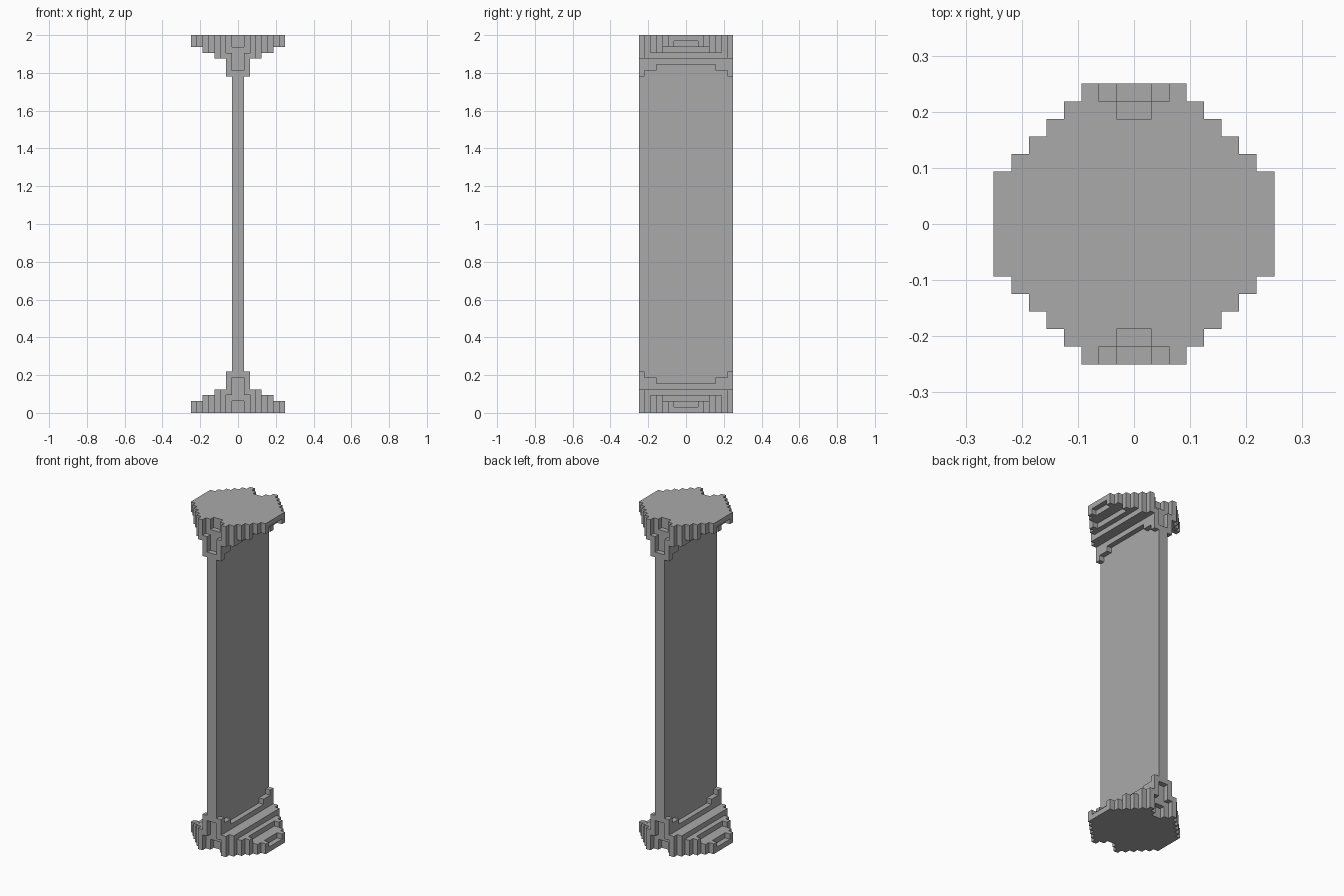
import bpy, bmesh
from mathutils import Vector

U = 1 / 32      # edge of one block
HEIGHT = 64     # total height in blocks
COLLAR = 7      # height of one cap in blocks

if "Cube" in bpy.data.objects:
    bpy.data.objects.remove(bpy.data.objects["Cube"])

stone = bpy.data.materials.new("grey_stone")
stone.use_nodes = True
grey = (0.4, 0.4, 0.4, 1)
stone.diffuse_color = grey
stone.node_tree.nodes["Principled BSDF"].inputs["Base Color"].default_value = grey


def cap_height(i, j):
    """Height of the stepped cap above the block column i, j (from the centre)."""
    if i == 0:
        return COLLAR
    if i == 1:                                   # collar, arched along the slab
        return 7 if j == 7 else 6 if j >= 5 else 5
    h = 5 - i // 2                               # broad stair steps
    if (i == 7 and j < 2) or (i == 5 and j < 4):  # notches in the step edges
        h -= 1
    return h


def solid(x, y, z):
    i = x if x >= 0 else -x - 1
    j = y if y >= 0 else -y - 1
    if i > 7 or j > 7 or i + j > 9 or z < 0 or z >= cap_height(i, j):
        return False
    # T-shaped recess at the narrow ends, with a deeper pocket
    if j == 7 and ((i < 2 and z < 3) or (i < 1 and z < 6)):
        return False
    return not (j == 6 and i < 1 and z < 2)


def finish(name, bm):
    bmesh.ops.recalc_face_normals(bm, faces=bm.faces)
    mesh = bpy.data.meshes.new(name)
    bm.to_mesh(mesh)
    bm.free()
    mesh.materials.append(stone)
    obj = bpy.data.objects.new(name, mesh)
    bpy.context.collection.objects.link(obj)


def make_cap(name, upside_down):
    bm = bmesh.new()
    axes = [Vector(a) for a in ((1, 0, 0), (0, 1, 0), (0, 0, 1))]
    cells = [(x, y, z) for x in range(-8, 8) for y in range(-8, 8)
             for z in range(COLLAR) if solid(x, y, z)]
    # keep only the exposed side of each block
    for cell in cells:
        centre = Vector(cell) + Vector((0.5, 0.5, 0.5))
        for k in range(3):
            for sign in (-1, 1):
                n = axes[k] * sign
                if solid(*(int(c + d) for c, d in zip(cell, n))):
                    continue
                a, b = axes[(k + 1) % 3] / 2, axes[(k + 2) % 3] / 2
                mid = centre + n / 2
                quad = [mid - a - b, mid + a - b, mid + a + b, mid - a + b]
                if sign < 0:
                    quad.reverse()
                if upside_down:
                    quad = [Vector((p.x, p.y, HEIGHT - p.z)) for p in reversed(quad)]
                bm.faces.new([bm.verts.new(p * U) for p in quad])
    bmesh.ops.remove_doubles(bm, verts=bm.verts, dist=U / 10)
    finish(name, bm)


# stepped caps
make_cap("bottom_cap", False)
make_cap("top_cap", True)

# thin upright slab between the caps
bm = bmesh.new()
bmesh.ops.create_cube(bm, size=1)
for v in bm.verts:
    v.co.x *= 2 * U
    v.co.y *= 16 * U
    v.co.z = v.co.z * (HEIGHT - 2 * COLLAR) * U + HEIGHT / 2 * U
finish("slab", bm)
